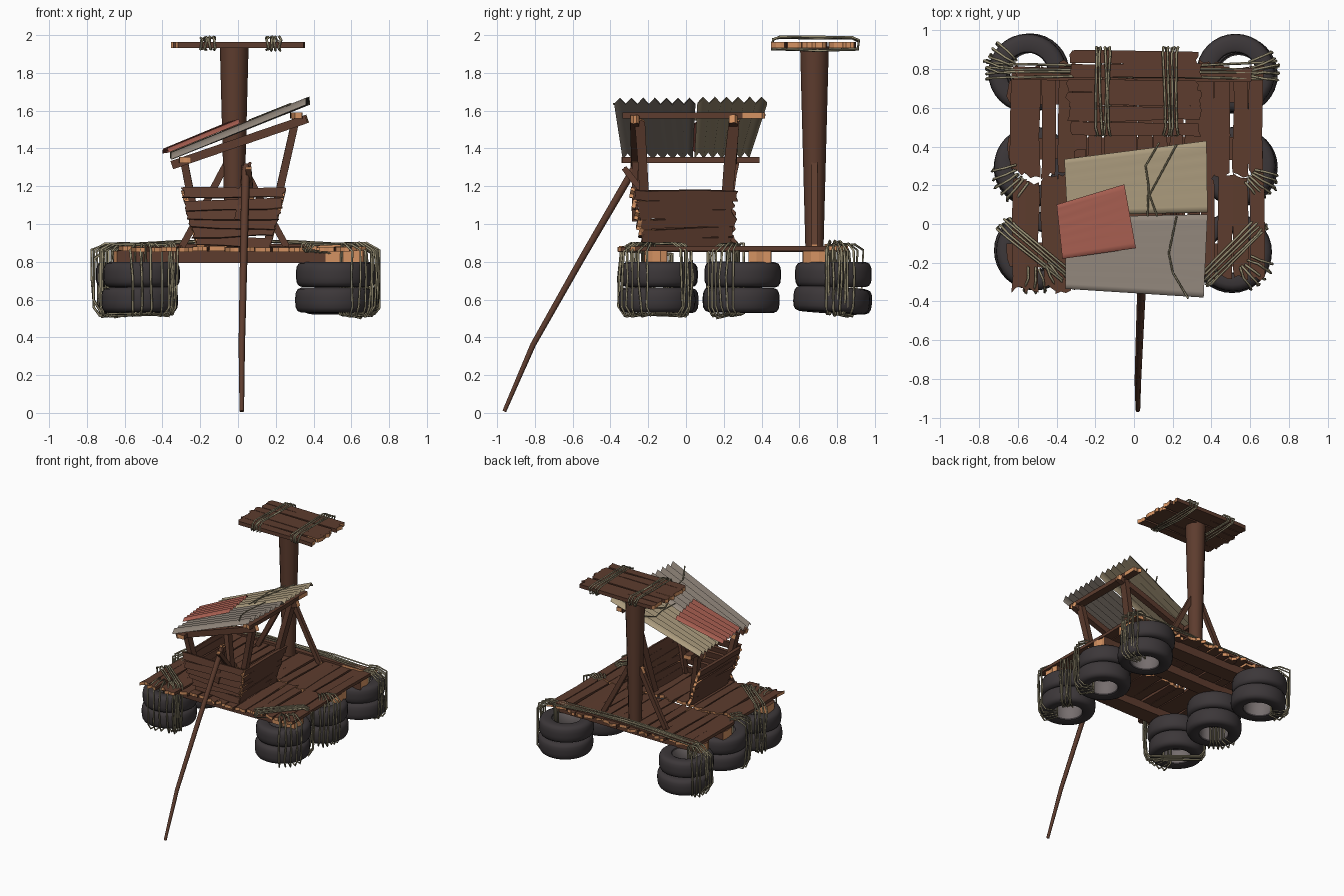
import bpy, bmesh, math, random
from mathutils import Vector, Matrix

if "Cube" in bpy.data.objects:
    bpy.data.objects.remove(bpy.data.objects["Cube"])
random.seed(7)
R = random.uniform

def mat(name, r, g, b):
    m = bpy.data.materials.new(name)
    lin = lambda c: ((c / 255 + 0.055) / 1.055) ** 2.4
    m.diffuse_color = (lin(r), lin(g), lin(b), 1)
    m.use_nodes = True
    m.node_tree.nodes["Principled BSDF"].inputs["Base Color"].default_value = m.diffuse_color
    return m

wood = mat("dark wood", 93, 60, 46)
cut = mat("cut wood", 212, 146, 98)
rubber = mat("rubber", 60, 55, 57)
inner = mat("tyre inside", 118, 110, 110)
rope_m = mat("rope", 152, 143, 115)
tan = mat("tan sheet", 172, 156, 126)
grey = mat("grey sheet", 146, 135, 124)
red = mat("red sheet", 170, 96, 82)

def finish(bm, name, mats, smooth=False, recalc=True):
    if recalc:
        bmesh.ops.recalc_face_normals(bm, faces=bm.faces)
    me = bpy.data.meshes.new(name)
    bm.to_mesh(me)
    bm.free()
    for m in mats:
        me.materials.append(m)
    ob = bpy.data.objects.new(name, me)
    bpy.context.collection.objects.link(ob)
    if smooth:
        bpy.context.view_layer.objects.active = ob
        ob.select_set(True)
        bpy.ops.object.shade_smooth_by_angle(angle=math.radians(40))
        ob.select_set(False)
    return ob

def plank(bm, p0, p1, w, t, up=(0, 0, 1), jag=0.012):
    """Rough board with splintered, light coloured ends."""
    p0, p1 = Vector(p0), Vector(p1)
    ax = (p1 - p0).normalized()
    side = Vector(up).cross(ax).normalized()
    top = ax.cross(side)
    L, h, j = (p1 - p0).length, w / 2, min(jag, w * 0.1)
    out = [(R(-jag, jag), h * s) for s in (-1, -0.35, 0.3, 1)]
    far = [(L + R(-jag, jag), h * s) for s in (1, 0.4, -0.3, -1)]
    up_edge = [(L * f, h + R(-j, j)) for f in (0.12, 0.65)]
    low_edge = [(L * f, -h + R(-j, j)) for f in (0.85, 0.35)]
    pts = out + up_edge + far + low_edge
    lo, hi = [[bm.verts.new(p0 + ax * x + side * y + top * (t / 2 * s)) for x, y in pts] for s in (-1, 1)]
    n = len(pts)
    bm.faces.new(lo)
    bm.faces.new(hi)
    for i in range(n):
        f = bm.faces.new((lo[i], lo[(i + 1) % n], hi[(i + 1) % n], hi[i]))
        f.material_index = 1 if i in (0, 1, 2, 6, 7, 8) or (i in (3, 9) and R(0, 1) < 0.4) else 0

def boards(name, items):
    bm = bmesh.new()
    for it in items:
        plank(bm, *it)
    return finish(bm, name, [wood, cut])

def strands(name, paths, m=rope_m, depth=0.0065, cyclic=False, radii=None, res=0):
    cu = bpy.data.curves.new(name, 'CURVE')
    cu.dimensions = '3D'
    cu.bevel_depth, cu.bevel_resolution, cu.use_fill_caps = depth, res, True
    for p in paths:
        s = cu.splines.new('POLY')
        s.points.add(len(p) - 1)
        for i, v in enumerate(p):
            s.points[i].co = (*v, 1)
            s.points[i].radius = radii[i] if radii else 1
        s.use_cyclic_u = cyclic
    cu.materials.append(m)
    ob = bpy.data.objects.new(name, cu)
    bpy.context.collection.objects.link(ob)

# tyres: six stacks of two
half = [(0.105, -0.05), (0.11, -0.06), (0.125, -0.066), (0.17, -0.066), (0.19, -0.058), (0.2, -0.04), (0.203, -0.015)]
prof = half + [(r, -z) for r, z in reversed(half)]
stacks = {"front_left": (-0.51, -0.14), "front_right": (0.51, -0.145), "middle_left": (-0.52, 0.3),
          "middle_right": (0.53, 0.3), "back_left": (-0.55, 0.78), "back_right": (0.525, 0.78)}

def tyre(name, x, y, z, tilt):
    bm = bmesh.new()
    n = 32
    rot = Matrix.Rotation(tilt, 3, 'X') @ Matrix.Rotation(tilt / 2, 3, 'Y')
    rings = [[bm.verts.new(rot @ Vector((r * math.cos(a), r * math.sin(a), h)) + Vector((x, y, z))) for r, h in prof]
             for a in (math.tau * i / n for i in range(n))]
    for i in range(n):
        a, b = rings[i], rings[(i + 1) % n]
        for k in range(len(prof)):
            q = (k + 1) % len(prof)
            f = bm.faces.new((a[k], b[k], b[q], a[q]))
            f.material_index = 1 if k == len(prof) - 1 else 0
    finish(bm, name, [rubber, inner], True)

for k, (x, y) in stacks.items():
    tyre(k + "_upper_tyre", x, y, 0.732, R(-0.02, 0.02))
    tyre(k + "_lower_tyre", x + R(-0.015, 0.015), y + R(-0.01, 0.01), 0.597, -0.06 if "back" in k else R(-0.02, 0.02))

# deck: cross beams, then two rows of boards
boards("deck_beams", [((-0.65, y, 0.825), (0.66, y, 0.825), 0.12, 0.065) for y in (-0.16, 0.39, 0.68)])
deck = []
n = 16
for i in range(n):
    x = -0.6 + 1.23 * i / (n - 1)
    front = -0.34 if x < -0.35 else -0.285
    for y0, y1 in ((front, 0.25), (0.26, 0.82)):
        deck.append(((x + R(-.012, .012), y0 + R(-.02, .02), 0.867 + R(-.005, .005)),
                     (x + R(-.012, .012), y1 + R(-.03, .02), 0.867 + R(-.005, .005)), R(0.07, 0.086), 0.024, (0, 0, 1), 0.02))
boards("deck_boards", deck)
boards("back_edge_board", [((-0.62, 0.78, 0.884), (0.61, 0.77, 0.884), 0.07, 0.02)])

# cabin: flared board walls, open at the back
walls = []
for i in range(6):
    f = i / 5
    z = 0.905 + 0.25 * f
    h, yf = 0.2 + 0.07 * f, -0.225 - 0.06 * f
    e = lambda: R(-0.012, 0.012)
    walls.append(((-0.025 - h, yf, z + e()), (-0.025 + h, yf, z + e()), 0.053, 0.022, (0, -1, 0.2)))
    for s in (-1, 1):
        x = -0.025 + s * (h - 0.01)
        walls.append(((x, yf + 0.015, z + e()), (x, 0.255 + e(), z + e()), 0.053, 0.022, (s, 0, -0.25)))
boards("cabin_walls", walls)

# roof frame
posts = []
for y0, y1 in ((-0.2, -0.245), (0.19, 0.255)):
    posts += [((0.15, y0, 0.87), (0.305, y1, 1.55), 0.055, 0.04, (1, 0, 0)),
              ((-0.195, y0, 0.87), (-0.285, y1, 1.33), 0.055, 0.04, (1, 0, 0))]
boards("roof_posts", posts)
boards("roof_rafters", [((-0.34, y, 1.315), (0.36, y, 1.555), 0.045, 0.045) for y in (-0.27, 0.25)])
boards("roof_purlins", [((-0.28, -0.33, 1.34), (-0.28, 0.38, 1.34), 0.06, 0.032),
                        ((0.31, -0.33, 1.575), (0.31, 0.41, 1.575), 0.06, 0.032)])

# corrugated roof sheets, smooth shaded upper and lower skins, ridges run up the slope
def sheet(name, m, c, teeth, amp=0.016):
    a, b, d, e = [Vector(v) for v in c]     # low front, high front, high back, low back
    bm = bmesh.new()
    for skin in (0.003, -0.003):
        prev = None
        for i in range(teeth * 2 + 1):
            f = i / (teeth * 2)
            off = Vector((0, 0, skin + (amp if i % 2 else -amp)))
            row = [bm.verts.new(p.lerp(q, f) + off) for p, q in ((a, e), (b, d))]
            if prev:
                loop = [prev[0], prev[1], row[1], row[0]]
                bm.faces.new(loop if skin > 0 else loop[::-1]).smooth = True
            prev = row
    finish(bm, name, [m], recalc=False)

sheet("grey_roof_sheet", grey, [(-0.355, -0.335, 1.36), (0.36, -0.38, 1.65), (0.38, 0.05, 1.65), (-0.35, 0.035, 1.36)], 7)
sheet("tan_roof_sheet", tan, [(-0.345, 0.045, 1.365), (0.38, 0.06, 1.655), (0.375, 0.43, 1.655), (-0.36, 0.335, 1.365)], 6)
sheet("red_roof_patch", red, [(-0.37, -0.18, 1.39), (0.01, -0.125, 1.545), (-0.05, 0.205, 1.53), (-0.4, 0.1, 1.385)], 6, 0.01)
rz = lambda x: 1.525 + 0.4 * x
strands("roof_ties", [[(x, y, rz(x)) for x, y in p] for p in (
    [(0.07, 0.04), (0.075, 0.2), (0.06, 0.3), (0.13, 0.42)], [(0.12, 0.04), (0.08, 0.15), (0.22, 0.41)],
    [(0.22, 0.04), (0.18, -0.15), (0.2, -0.25), (0.28, -0.385)])], depth=0.005)

# mast with braces and lookout platform
bm = bmesh.new()
bmesh.ops.create_cone(bm, cap_ends=True, segments=12, radius1=0.048, radius2=0.076, depth=1.07,
                      matrix=Matrix.Translation((-0.02, 0.68, 1.405)))
finish(bm, "mast", [wood], True)
boards("mast_braces", [((-0.02 + s * 0.28, 0.68, 0.875), (-0.02 + s * 0.03, 0.68, 1.34), 0.035, 0.03, (0, 1, 0)) for s in (-1, 1)])
boards("platform_boards", [((-0.33 + R(-.015, .015), 0.495 + 0.074 * i, 1.948), (0.335 + R(-.015, .015), 0.495 + 0.074 * i + R(-.01, .01), 1.948),
                            R(0.064, 0.076), 0.03) for i in range(6)])
strands("platform_ropes", [[(x + dx + R(-.01, .01), y, z + R(-.006, .006)) for y, z in
        ((0.455, 1.925), (0.46, 1.975), (0.5, 1.99), (0.7, 1.985), (0.88, 1.987), (0.915, 1.97), (0.91, 1.925), (0.7, 1.922))]
        for x in (-0.16, 0.19) for dx in (-0.032, -0.011, 0.011, 0.032)], cyclic=True)

# steering pole and its crutch
strands("steering_pole", [[(0.02, -0.962, 0.008), (0.02, -0.81, 0.36), (0.03, -0.55, 0.82), (0.042, -0.265, 1.31)]],
        wood, 0.02, radii=(0.6, 0.85, 1.0, 1.15), res=1)
boards("pole_crutch", [((0.07, -0.2, 1.13), (0.055, -0.33, 1.3), 0.03, 0.03, (1, 0, 0)),
                       ((0.0, -0.27, 1.02), (0.05, -0.27, 1.32), 0.04, 0.03, (0, 1, 0))])

# rope lashings around the tyre stacks
def lash(stack, ang, r_in, spread, count, fan=0.0, hole=False):
    cx, cy = stacks[stack]
    paths = []
    for i in range(count):
        f = i / (count - 1) - 0.5
        a = math.radians(ang + fan * f)
        d, s = Vector((math.cos(a), math.sin(a))), Vector((-math.sin(a), math.cos(a))) * spread * f
        ro = 0.212 + R(-.004, .015)
        b = 0.08 if hole else r_in
        pts = [(r_in + .02, 0.893), (0.15, 0.895), (ro, 0.86), (ro + .005, 0.72), (ro, 0.56), (ro - 0.03, R(.505, .525)), (b + .02, 0.522)]
        if hole:
            pts += [(b, 0.56), (b, 0.84), (r_in, 0.86)]
        elif r_in < 0:
            pts += [(r_in, 0.56), (r_in - 0.005, 0.72), (r_in, 0.86)]
        paths.append([(cx + d.x * r + s.x + R(-.008, .008), cy + d.y * r + s.y + R(-.008, .008), z + R(-.006, .006)) for r, z in pts])
    strands(stack + "_lashing", paths, cyclic=True)

lash("front_right", 45, -0.215, 0.07, 5, 0, True)
lash("front_left", 139, -0.215, 0.07, 5)
lash("front_right", -40, 0.07, 0.03, 5, 40)
lash("front_left", -75, 0.07, 0.03, 5, 50)
lash("middle_right", -35, 0.07, 0.03, 6, 35)
lash("middle_left", 215, 0.07, 0.03, 6, 50)
lash("back_right", 10, 0.07, 0.03, 5, 30)
lash("back_left", 155, 0.07, 0.03, 5, 30)

# long ropes across the back edge
long_path = [(-0.72, 0.53), (-0.765, 0.6), (-0.76, 0.82), (-0.66, 0.885), (-0.3, 0.905), (0.0, 0.91),
             (0.3, 0.905), (0.66, 0.885), (0.735, 0.82), (0.735, 0.6), (0.7, 0.52)]
strands("back_edge_ropes", [[(x, 0.765 + 0.014 * i + abs(x) * 0.02 * (i - 1) + R(-.008, .008), z + R(-.005, .005))
                             for x, z in long_path] for i in range(4)])
